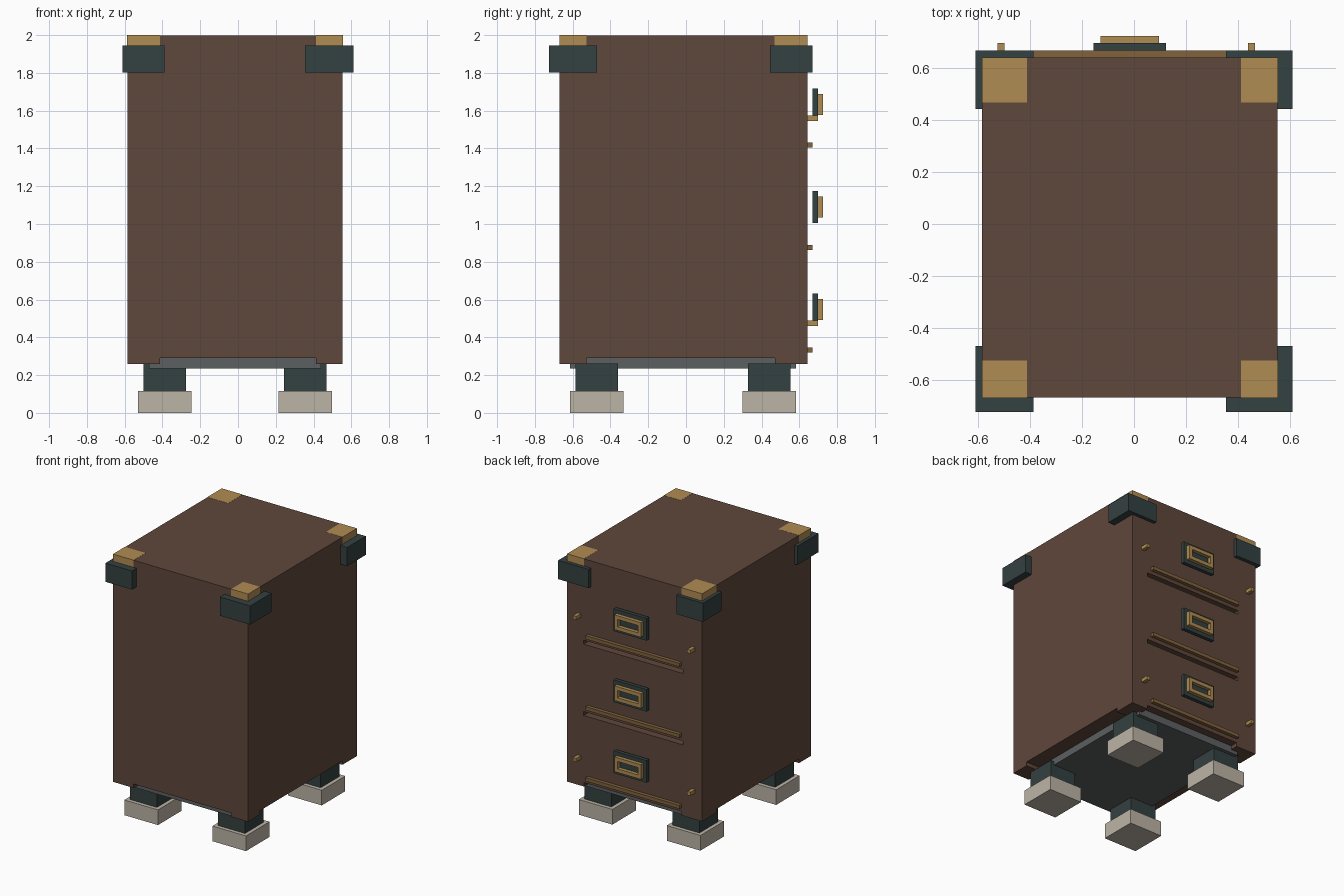
import bpy

if "Cube" in bpy.data.objects:
    bpy.data.objects.remove(bpy.data.objects["Cube"])


def mat(name, r, g, b):
    # sRGB 0-255 to linear
    m = bpy.data.materials.new(name)
    lin = [((c / 255 + 0.055) / 1.055) ** 2.4 for c in (r, g, b)]
    m.diffuse_color = (*lin, 1)
    m.use_nodes = True
    m.node_tree.nodes["Principled BSDF"].inputs["Base Color"].default_value = m.diffuse_color
    return m


WOOD = mat("brown wood", 95, 71, 59)
BRASS = mat("brass", 176, 140, 82)
DULL = mat("dull brass", 128, 98, 60)
GREEN = mat("dark green metal", 52, 65, 65)
STEEL = mat("grey steel", 92, 96, 97)
STONE = mat("pale stone", 188, 180, 165)


def box(name, x, y, z, m):
    """Box from (min, max) ranges."""
    bpy.ops.mesh.primitive_cube_add(size=1, location=[(a + b) / 2 for a, b in (x, y, z)])
    o = bpy.context.object
    o.name = name
    o.scale = [b - a for a, b in (x, y, z)]
    bpy.ops.object.transform_apply(location=True, rotation=False, scale=True)
    o.data.materials.append(m)
    return o


def cut(target, x, y, z, m):
    c = box("cutter", x, y, z, m)
    c.hide_render = True
    b = target.modifiers.new("cut", 'BOOLEAN')
    b.operation = 'DIFFERENCE'
    b.solver = 'EXACT'
    b.object = c
    bpy.context.view_layer.objects.active = target
    bpy.ops.object.modifier_apply(modifier=b.name)
    bpy.data.objects.remove(c, do_unlink=True)


CX = CY = -0.016
X0, X1, Y0, Y1 = -0.586, 0.554, -0.67, 0.642

# Cabinet body with gaps between the drawers on the back face
body = box("cabinet_body", (X0, X1), (Y0, Y1), (0.29, 1.999), WOOD)
for z in (0.802, 1.347):
    cut(body, (-0.425, 0.415), (Y1 - 0.06, Y1 + 0.1), (z, z + 0.03), WOOD)

# Corners: brass cap on top, wooden block at the bottom, green bracket around
for cx, bx in (((X0, -0.413), (-0.612, -0.388)), ((0.413, X1), (0.354, 0.611))):
    for cy, by in (((Y0, -0.527), (-0.725, -0.47)), ((0.47, Y1), (0.444, 0.67))):
        e = 0.001
        box("corner_cap", (cx[0] - e, cx[1] + e), (cy[0] - e, cy[1] + e), (1.93, 2.0), BRASS)
        box("bottom_corner", cx, cy, (0.26, 0.29), WOOD)
        box("corner_bracket", bx, by, (1.802, 1.945), GREEN)

# Base plate
box("base_plate", (CX - 0.455, CX + 0.455), (-0.614, 0.582), (0.234, 0.291), STEEL)

# Legs and feet
for sx in (-1, 1):
    for sy in (-1, 1):
        x, y = CX + sx * 0.372, CY + sy * 0.457
        box("leg", (x - 0.113, x + 0.113), (y - 0.113, y + 0.113), (0.115, 0.261), GREEN)
        box("foot", (x - 0.142, x + 0.142), (y - 0.142, y + 0.142), (0, 0.116), STONE)

# Drawer hardware: rail, handle plate, brass frame
for i in range(3):
    d = i * 0.5425
    box("drawer_rail", (CX - 0.397, CX + 0.397), (Y1 - 0.01, 0.669), (0.32 + d, 0.347 + d), DULL)
    zc = 0.547 + d
    box("handle_plate", (CX - 0.14, CX + 0.14), (0.67, 0.698), (zc - 0.085, zc + 0.085), GREEN)
    f = box("handle_frame", (CX - 0.113, CX + 0.113), (0.698, 0.726), (zc - 0.056, zc + 0.056), BRASS)
    cut(f, (CX - 0.085, CX + 0.085), (0.6, 0.8), (zc - 0.028, zc + 0.028), BRASS)

# Side studs
for x in (-0.513, 0.453):
    for z in (0.475, 1.56):
        box("stud", (x - 0.014, x + 0.014), (Y1 - 0.01, 0.698), (z - 0.014, z + 0.014), BRASS)
